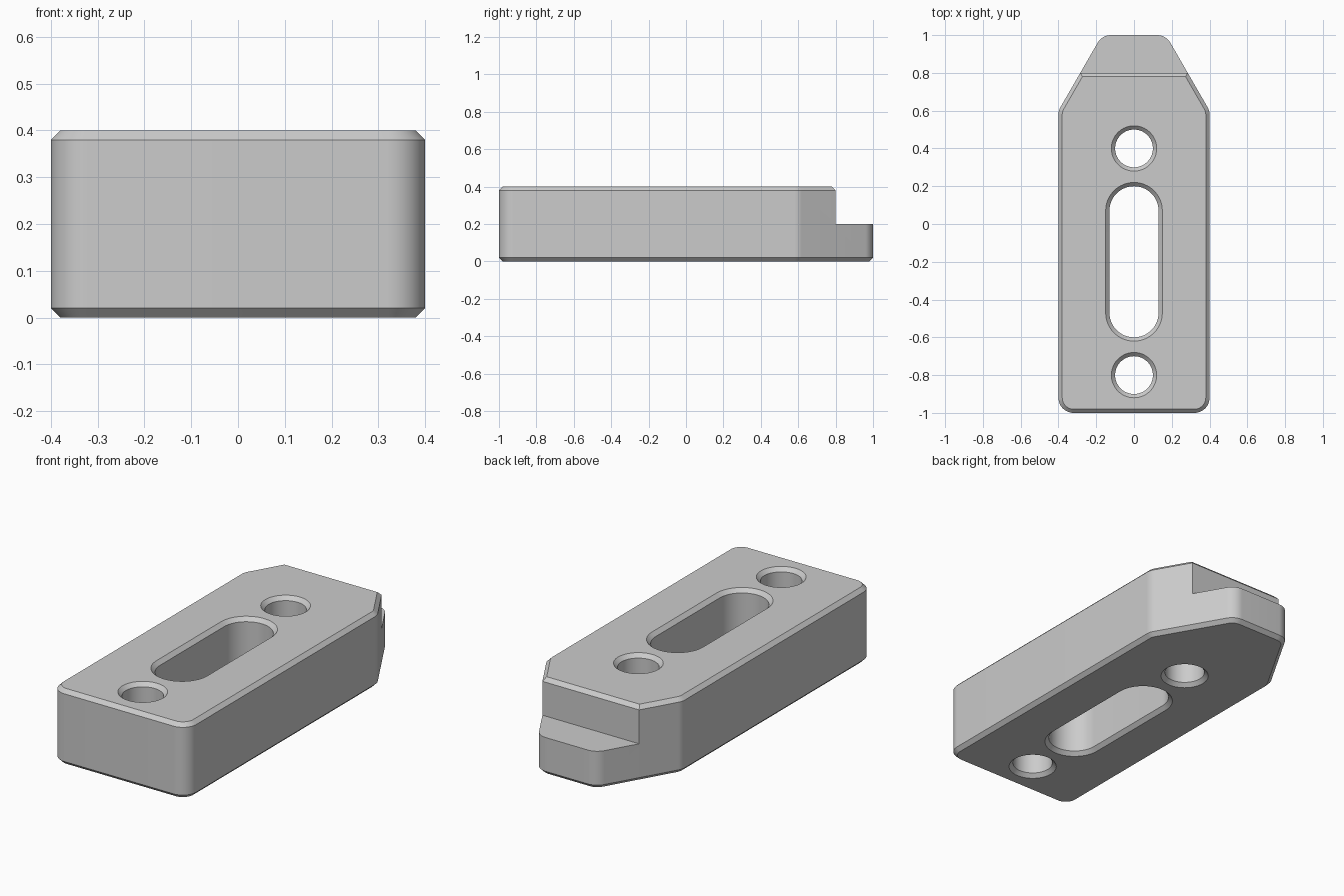
import bpy
import bmesh
from math import cos, sin, tan, radians

cube = bpy.data.objects.get("Cube")
if cube:
    bpy.data.objects.remove(cube, do_unlink=True)

LENGTH, HALF_W, HEIGHT = 1.0, 0.4, 0.4
FILLET, CHAMFER = 0.08, 0.02
STEP_Y, STEP_Z, TAPER_Y = 0.8, 0.2, 0.6


def make_object(name, bm):
    bmesh.ops.remove_doubles(bm, verts=bm.verts, dist=1e-5)
    bmesh.ops.recalc_face_normals(bm, faces=bm.faces)
    mesh = bpy.data.meshes.new(name)
    bm.to_mesh(mesh)
    bm.free()
    obj = bpy.data.objects.new(name, mesh)
    bpy.context.scene.collection.objects.link(obj)
    return obj


def outline(arcs, offset, steps):
    """Counter-clockwise points of tangent arcs, grown by offset."""
    pts = []
    for x, y, r, start, end in arcs:
        for i in range(steps + 1):
            a = radians(start + (end - start) * i / steps)
            pts.append((x + (r + offset) * cos(a), y + (r + offset) * sin(a)))
    return pts


def stacked_solid(name, arcs, layers, steps):
    """Solid through one outline repeated at (height, offset) layers."""
    bm = bmesh.new()
    rings = [[bm.verts.new((x, y, z)) for x, y in outline(arcs, off, steps)]
             for z, off in layers]
    n = len(rings[0])
    for low, high in zip(rings, rings[1:]):
        for i in range(n):
            j = (i + 1) % n
            bm.faces.new((low[i], low[j], high[j], high[i]))
    bm.faces.new(rings[0][::-1])
    bm.faces.new(rings[-1])
    return make_object(name, bm)


def slot_cutter(name, y_low, y_high, radius):
    """Through slot (or round hole) countersunk at both ends."""
    arcs = [(0, y_high, radius, 0, 180), (0, y_low, radius, 180, 360)]
    c = CHAMFER
    layers = [(-c, 2 * c), (c, 0), (HEIGHT - c, 0), (HEIGHT + c, 2 * c)]
    return stacked_solid(name, arcs, layers, 32)


# Main block: rounded rectangle with a tapered nose, chamfered top and bottom
side = HALF_W - FILLET
shoulder_y = TAPER_Y - FILLET * tan(radians(15))
nose_x = (HALF_W - (LENGTH - TAPER_Y) * tan(radians(30))
          - FILLET * tan(radians(30)))
end = LENGTH - FILLET
right_arcs = [(side, -end, FILLET, -90, 0),
              (side, shoulder_y, FILLET, 0, 30),
              (nose_x, end, FILLET, 30, 90)]
left_arcs = [(-x, y, r, 180 - b, 180 - a) for x, y, r, a, b in reversed(right_arcs)]
clamp = stacked_solid("clamp_bar", right_arcs + left_arcs,
                      [(0, -CHAMFER), (CHAMFER, 0),
                       (HEIGHT - CHAMFER, 0), (HEIGHT, -CHAMFER)], 12)

# Step at the nose, with a chamfered upper edge
bm = bmesh.new()
profile = [(STEP_Y, STEP_Z), (STEP_Y, HEIGHT - CHAMFER),
           (STEP_Y - 2 * CHAMFER, HEIGHT + CHAMFER),
           (1.2, HEIGHT + CHAMFER), (1.2, STEP_Z)]
face = bm.faces.new([bm.verts.new((-1, y, z)) for y, z in profile])
extruded = bmesh.ops.extrude_face_region(bm, geom=[face])["geom"]
bmesh.ops.translate(bm, vec=(2, 0, 0),
                    verts=[v for v in extruded if isinstance(v, bmesh.types.BMVert)])
step = make_object("step_cutter", bm)

# Long slot and the two round holes
cutters = [step,
           slot_cutter("slot_cutter", -0.47, 0.07, 0.13),
           slot_cutter("back_hole_cutter", 0.4, 0.4, 0.1),
           slot_cutter("front_hole_cutter", -0.8, -0.8, 0.1)]

bpy.ops.object.select_all(action="DESELECT")
bpy.context.view_layer.objects.active = clamp
clamp.select_set(True)
for cutter in cutters:
    cutter.hide_render = True
    mod = clamp.modifiers.new(cutter.name, "BOOLEAN")
    mod.operation = "DIFFERENCE"
    mod.solver = "EXACT"
    mod.object = cutter
    bpy.ops.object.modifier_apply(modifier=mod.name)
for cutter in cutters:
    bpy.data.objects.remove(cutter, do_unlink=True)

# Plain grey metal
grey = bpy.data.materials.new("grey_metal")
grey.use_nodes = True
colour = (0.6, 0.6, 0.6, 1)
grey.diffuse_color = colour
grey.node_tree.nodes["Principled BSDF"].inputs["Base Color"].default_value = colour
clamp.data.materials.clear()
clamp.data.materials.append(grey)

bpy.ops.object.shade_smooth_by_angle(angle=radians(25))
